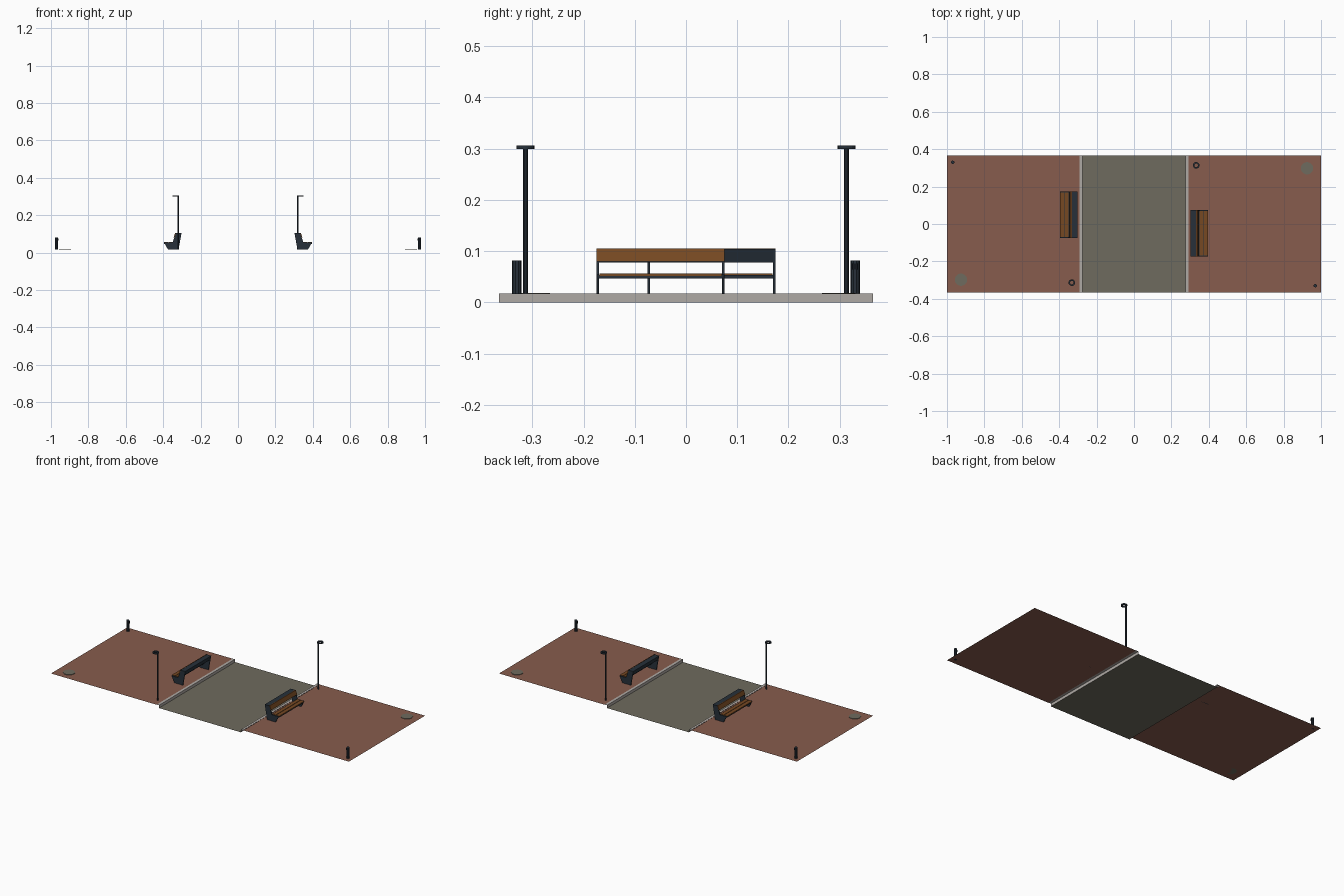
import bpy, bmesh, math
from mathutils import Matrix

if "Cube" in bpy.data.objects:
    bpy.data.objects.remove(bpy.data.objects["Cube"])

def mat(name, rgb):
    m = bpy.data.materials.new(name)
    m.diffuse_color = (*rgb, 1)
    m.use_nodes = True
    m.node_tree.nodes["Principled BSDF"].inputs["Base Color"].default_value = m.diffuse_color
    return m

PAVING = mat("red paving", (0.242, 0.107, 0.074))
ROAD = mat("grey asphalt", (0.156, 0.147, 0.112))
STONE = mat("pale kerb stone", (0.43, 0.40, 0.376))
WOOD = mat("brown wood", (0.181, 0.065, 0.016))
METAL = mat("dark metal", (0.02, 0.03, 0.042))
BLACK = mat("black slot", (0.006, 0.008, 0.012))
G = 0.016   # pavement height
HY = 0.365  # half depth of the street

def finish(name, bm, material, turn):
    if turn:  # the second side is the first turned half way round
        bm.transform(Matrix.Rotation(math.pi, 4, 'Z'))
    me = bpy.data.meshes.new(name)
    bm.to_mesh(me)
    bm.free()
    me.materials.append(material)
    ob = bpy.data.objects.new(name, me)
    bpy.context.collection.objects.link(ob)
    return ob

def strip(name, profile, y0, y1, material, turn=False):
    """Open sheet: an xz line swept along y."""
    bm = bmesh.new()
    rows = [[bm.verts.new((x, y, z)) for x, z in profile] for y in (y0, y1)]
    for i in range(len(profile) - 1):
        bm.faces.new((rows[0][i], rows[0][i + 1], rows[1][i + 1], rows[1][i]))
    return finish(name, bm, material, turn)

def prism(name, profile, y0, y1, material, turn=False):
    """Solid: an xz outline extruded along y."""
    bm = bmesh.new()
    f = bm.faces.new([bm.verts.new((x, y0, z)) for x, z in profile])
    r = bmesh.ops.extrude_face_region(bm, geom=[f])
    vs = [v for v in r['geom'] if isinstance(v, bmesh.types.BMVert)]
    bmesh.ops.translate(bm, verts=vs, vec=(0, y1 - y0, 0))
    bmesh.ops.recalc_face_normals(bm, faces=bm.faces)
    return finish(name, bm, material, turn)

def cylinder(name, x, y, z0, z1, r, n, material, turn=False):
    bm = bmesh.new()
    bmesh.ops.create_cone(bm, cap_ends=True, segments=n, radius1=r, radius2=r, depth=z1 - z0,
                          matrix=Matrix.Translation((x, y, (z0 + z1) / 2)))
    return finish(name, bm, material, turn)

def ring(name, x, y, z0, z1, r_in, r_out, n, material, turn=False):
    bm = bmesh.new()
    loops = []
    for i in range(n):
        a = 2 * math.pi * i / n
        loops.append([bm.verts.new((x + r * math.cos(a), y + r * math.sin(a), z))
                      for r, z in ((r_in, z0), (r_out, z0), (r_out, z1), (r_in, z1))])
    for i in range(n):
        p, q = loops[i], loops[(i + 1) % n]
        for k in range(4):
            bm.faces.new((p[k], q[k], q[(k + 1) % 4], p[(k + 1) % 4]))
    bmesh.ops.recalc_face_normals(bm, faces=bm.faces)
    return finish(name, bm, material, turn)

# Road surface
strip("road", [(-0.275, 0), (0.275, 0)], -HY, HY, ROAD)

for turn in (False, True):
    side = "left" if turn else "right"
    # Pavement and kerb (open-ended sheets)
    strip(side + "_pavement", [(0.291, G), (1, G)], -HY, HY, PAVING, turn)
    strip(side + "_kerb", [(0.275, 0), (0.275, 0.017), (0.291, 0.017)], -HY, HY, STONE, turn)

    # Manhole cover
    cylinder(side + "_manhole_cover", 0.925, 0.298, G, 0.0185, 0.033, 24, ROAD, turn)

    # Bollard with a dark slot on its inner side
    cylinder(side + "_bollard", 0.97, -0.33, G, 0.082, 0.0092, 10, METAL, turn)
    prism(side + "_bollard_slot", [(0.9600, 0.064), (0.9625, 0.064), (0.9625, 0.076), (0.9600, 0.076)],
          -0.335, -0.325, BLACK, turn)

    # Street lamp: slim pole and ring head
    cylinder(side + "_lamp_pole", 0.32, 0.3135, G, 0.303, 0.005, 10, METAL, turn)
    ring(side + "_lamp_ring", 0.3325, 0.3135, 0.299, 0.306, 0.0095, 0.0175, 20, METAL, turn)

    # Bench: end panels, wedge-shaped back with a plank, slatted seat
    y0, y1 = -0.175, 0.075
    panel = [(0.302, 0.104), (0.332, 0.104), (0.350, 0.054), (0.395, 0.054),
             (0.374, G), (0.318, G)]
    for tag, a in (("front", y0), ("rear", y1 - 0.005)):
        prism(f"{side}_bench_{tag}_panel", panel, a, a + 0.005, METAL, turn)
    prism(side + "_bench_back", [(0.302, 0.104), (0.332, 0.104), (0.341, 0.078), (0.309, 0.078)],
          y0 + 0.002, y1 - 0.002, METAL, turn)
    prism(side + "_bench_back_plank", [(0.332, 0.105), (0.336, 0.105), (0.345, 0.080), (0.340, 0.080)],
          y0, y1, WOOD, turn)
    prism(side + "_bench_seat_frame", [(0.345, 0.047), (0.395, 0.047), (0.395, 0.053), (0.345, 0.053)],
          y0 + 0.004, y1 - 0.004, METAL, turn)
    for i, (a, b) in enumerate(((0.350, 0.371), (0.374, 0.396))):
        prism(f"{side}_bench_seat_slat_{i + 1}", [(a, 0.052), (b, 0.052), (b, 0.056), (a, 0.056)],
              y0 + 0.006, y1 - 0.006, WOOD, turn)
